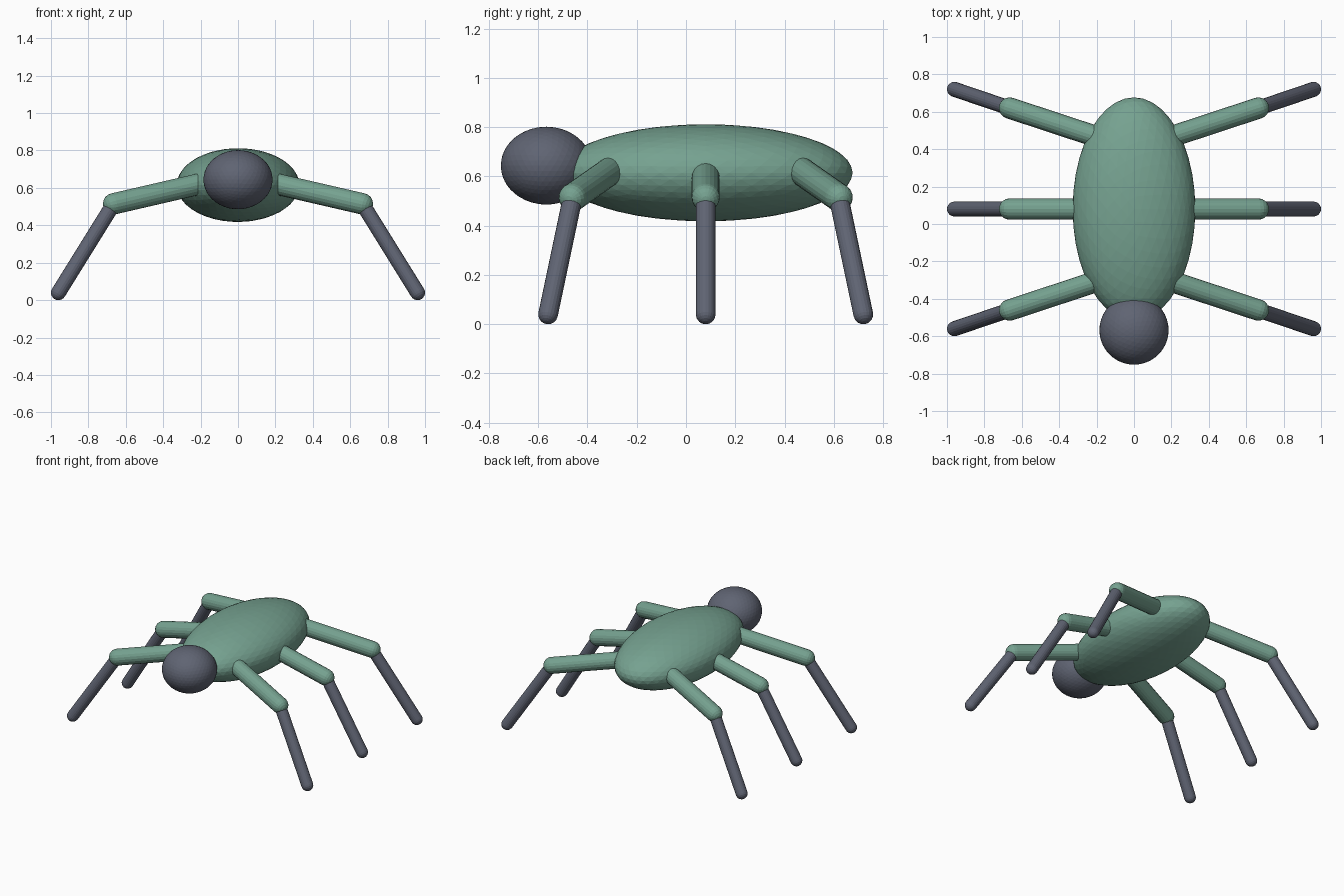
import bpy
import bmesh
from mathutils import Vector, Matrix

cube = bpy.data.objects.get("Cube")
if cube:
    bpy.data.objects.remove(cube, do_unlink=True)


def material(name, rgb):
    mat = bpy.data.materials.new(name)
    mat.use_nodes = True
    colour = (*rgb, 1)
    mat.diffuse_color = colour
    mat.node_tree.nodes["Principled BSDF"].inputs["Base Color"].default_value = colour
    return mat


def finish(bm, name, mat):
    mesh = bpy.data.meshes.new(name)
    bm.to_mesh(mesh)
    bm.free()
    mesh.materials.append(mat)
    obj = bpy.data.objects.new(name, mesh)
    bpy.context.collection.objects.link(obj)
    return obj


def ellipsoid(name, centre, radii, mat):
    bm = bmesh.new()
    bmesh.ops.create_icosphere(bm, subdivisions=4, radius=1)
    bmesh.ops.scale(bm, vec=radii, verts=bm.verts)
    bmesh.ops.translate(bm, vec=centre, verts=bm.verts)
    return finish(bm, name, mat)


def capsule(name, start, end, radius, mat):
    """Round-ended tube: a sphere whose upper half is slid along the axis."""
    start, end = Vector(start), Vector(end)
    axis = end - start
    bm = bmesh.new()
    bmesh.ops.create_uvsphere(bm, u_segments=20, v_segments=10, radius=radius)
    # Split at the equator so the two domes share one straight wall
    equator = [e for e in bm.edges if all(abs(v.co.z) < 1e-5 for v in e.verts)]
    bmesh.ops.split_edges(bm, edges=equator)
    top = {v for f in bm.faces if f.calc_center_median().z > 0 for v in f.verts}
    bmesh.ops.translate(bm, vec=(0, 0, axis.length), verts=list(top))
    rims = [e for e in bm.edges if e.is_boundary]
    bmesh.ops.bridge_loops(bm, edges=rims)
    bmesh.ops.recalc_face_normals(bm, faces=bm.faces)
    turn = axis.to_track_quat("Z", "Y").to_matrix().to_4x4()
    bmesh.ops.transform(bm, matrix=Matrix.Translation(start) @ turn, verts=bm.verts)
    return finish(bm, name, mat)


green = material("soft green", (0.18, 0.36, 0.28))
slate = material("slate grey", (0.115, 0.127, 0.17))

# Body and head
MID = 0.08
ellipsoid("body", (0, MID, 0.615), (0.328, 0.597, 0.197), green)
ellipsoid("head", (0, -0.567, 0.644), (0.185, 0.185, 0.158), slate)

# Three pairs of two-part legs, splayed fore and aft
for place, fan in (("front", -1), ("middle", 0), ("rear", 1)):
    for side, s in (("left", 1), ("right", -1)):
        hip = (s * 0.21, MID + fan * 0.39, 0.62)
        knee = (s * 0.665, MID + fan * 0.54, 0.515)
        foot = (s * 0.96, MID + fan * 0.64, 0.04)
        capsule(f"{place}_{side}_upper_leg", hip, knee, 0.057, green)
        capsule(f"{place}_{side}_lower_leg", knee, foot, 0.04, slate)
